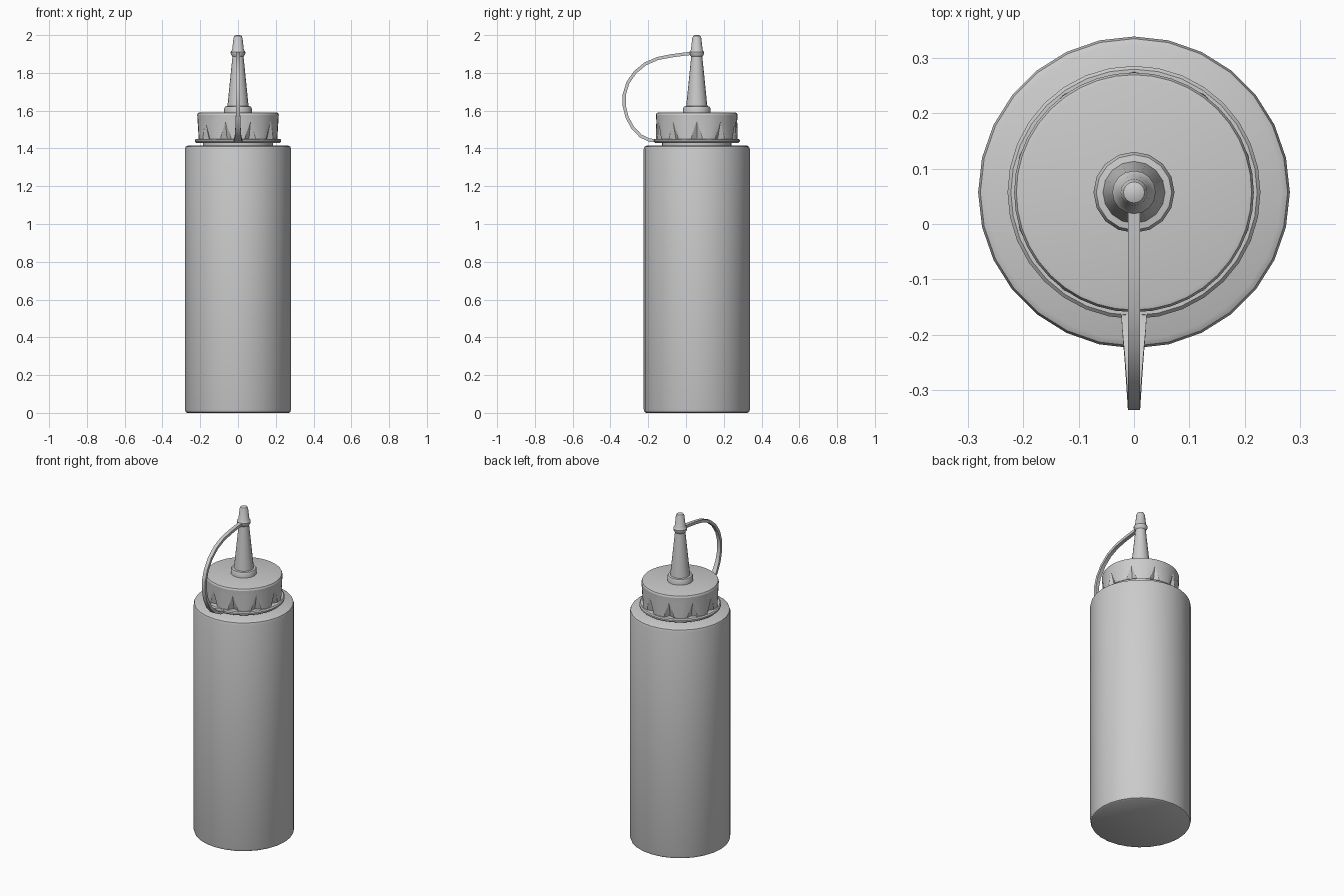
import bpy, bmesh, math
from mathutils import Vector

if "Cube" in bpy.data.objects:
    bpy.data.objects.remove(bpy.data.objects["Cube"])

CY = 0.057  # bottle axis in y


def finish(name, bm, angle=35):
    bmesh.ops.remove_doubles(bm, verts=bm.verts, dist=1e-5)
    bmesh.ops.recalc_face_normals(bm, faces=bm.faces)
    me = bpy.data.meshes.new(name)
    bm.to_mesh(me)
    bm.free()
    ob = bpy.data.objects.new(name, me)
    bpy.context.collection.objects.link(ob)
    bpy.ops.object.select_all(action='DESELECT')
    ob.select_set(True)
    bpy.context.view_layer.objects.active = ob
    bpy.ops.object.shade_smooth_by_angle(angle=math.radians(angle))
    return ob


def bridge(bm, a, b):
    n = len(a)
    for i in range(n):
        bm.faces.new((a[i], a[(i + 1) % n], b[(i + 1) % n], b[i]))


def lathe(name, profile, n, closed=False):
    """Revolve (radius, z) points around the bottle axis."""
    bm = bmesh.new()
    rings = [[bm.verts.new((r * math.cos(2 * math.pi * i / n),
                            CY + r * math.sin(2 * math.pi * i / n), z))
              for i in range(n)] for r, z in profile]
    for a, b in zip(rings, rings[1:]):
        bridge(bm, a, b)
    if closed:
        bridge(bm, rings[-1], rings[0])
    else:
        bm.faces.new(rings[0])
        bm.faces.new(rings[-1])
    return finish(name, bm)


# Bottle body with softened rims, and the neck under the cap
lathe("bottle_body", [(0.268, 0), (0.277, 0.005), (0.281, 0.018), (0.281, 1.395),
                      (0.277, 1.409), (0.266, 1.415)], 28)
lathe("bottle_neck", [(0.185, 1.40), (0.185, 1.45)], 28)

# Cap: plain upper wall, lower wall with ten triangular grip notches
NOTCH, SUB = 10, 4
bm = bmesh.new()
n = NOTCH * SUB


def cap_ring(z, radii):
    out = []
    for i in range(n):
        t = -math.pi / 2 + math.pi / NOTCH + 2 * math.pi * i / n
        r = radii[i % SUB]
        out.append(bm.verts.new((r * math.cos(t), CY + r * math.sin(t), z)))
    return out


rings = [cap_ring(1.445, [0.187, 0.210, 0.217, 0.210]),
         cap_ring(1.545, [0.214] * SUB),
         cap_ring(1.578, [0.216] * SUB),
         cap_ring(1.588, [0.212] * SUB),
         cap_ring(1.590, [0.205] * SUB)]
for a, b in zip(rings, rings[1:]):
    # split the notched band so every notch stays a crisp triangle
    if a is rings[0]:
        for i in range(n):
            j = (i + 1) % n
            flip = i % SUB < SUB // 2
            p, q = ((i, j) if flip else (j, i))
            bm.faces.new((a[p], a[q], b[p]))
            bm.faces.new((a[q], b[q], b[p]))
    else:
        bridge(bm, a, b)
bm.faces.new(rings[0])
bm.faces.new(rings[-1])
finish("screw_cap", bm, 20)

# Retaining ring of the strap
lathe("strap_ring", [(0.18, 1.430), (0.222, 1.430), (0.228, 1.436), (0.228, 1.445),
                     (0.222, 1.451), (0.18, 1.451)], 32, closed=True)

# Nozzle with collar, and the tip cover
lathe("nozzle", [(0.073, 1.58), (0.073, 1.612), (0.068, 1.622), (0.056, 1.624),
                 (0.029, 1.89)], 16)
lathe("tip_cover", [(0.029, 1.885), (0.038, 1.898), (0.039, 1.91), (0.031, 1.922),
                    (0.024, 1.985), (0.019, 1.996), (0.010, 2.0)], 16)

# Strap: rectangular section swept along a loop (y, z, half width)
path = [(-0.15, 1.441, 0.024), (-0.195, 1.444, 0.021), (-0.24, 1.466, 0.017),
        (-0.282, 1.510, 0.014), (-0.312, 1.565, 0.012), (-0.327, 1.625, 0.011),
        (-0.327, 1.685, 0.011), (-0.308, 1.747, 0.011), (-0.270, 1.803, 0.011),
        (-0.215, 1.848, 0.011), (-0.150, 1.876, 0.011), (-0.080, 1.890, 0.011),
        (-0.02, 1.898, 0.011), (0.035, 1.904, 0.011)]
bm = bmesh.new()
secs = []
for i, (y, z, w) in enumerate(path):
    p0, p1 = path[max(i - 1, 0)], path[min(i + 1, len(path) - 1)]
    d = Vector((p1[0] - p0[0], p1[1] - p0[1])).normalized() * 0.0085
    ny, nz = -d.y, d.x
    secs.append([bm.verts.new((sx * w, y + s * ny, z + s * nz))
                 for sx, s in ((-1, -1), (1, -1), (1, 1), (-1, 1))])
for a, b in zip(secs, secs[1:]):
    bridge(bm, a, b)
bm.faces.new(secs[0])
bm.faces.new(secs[-1])
finish("strap", bm)
